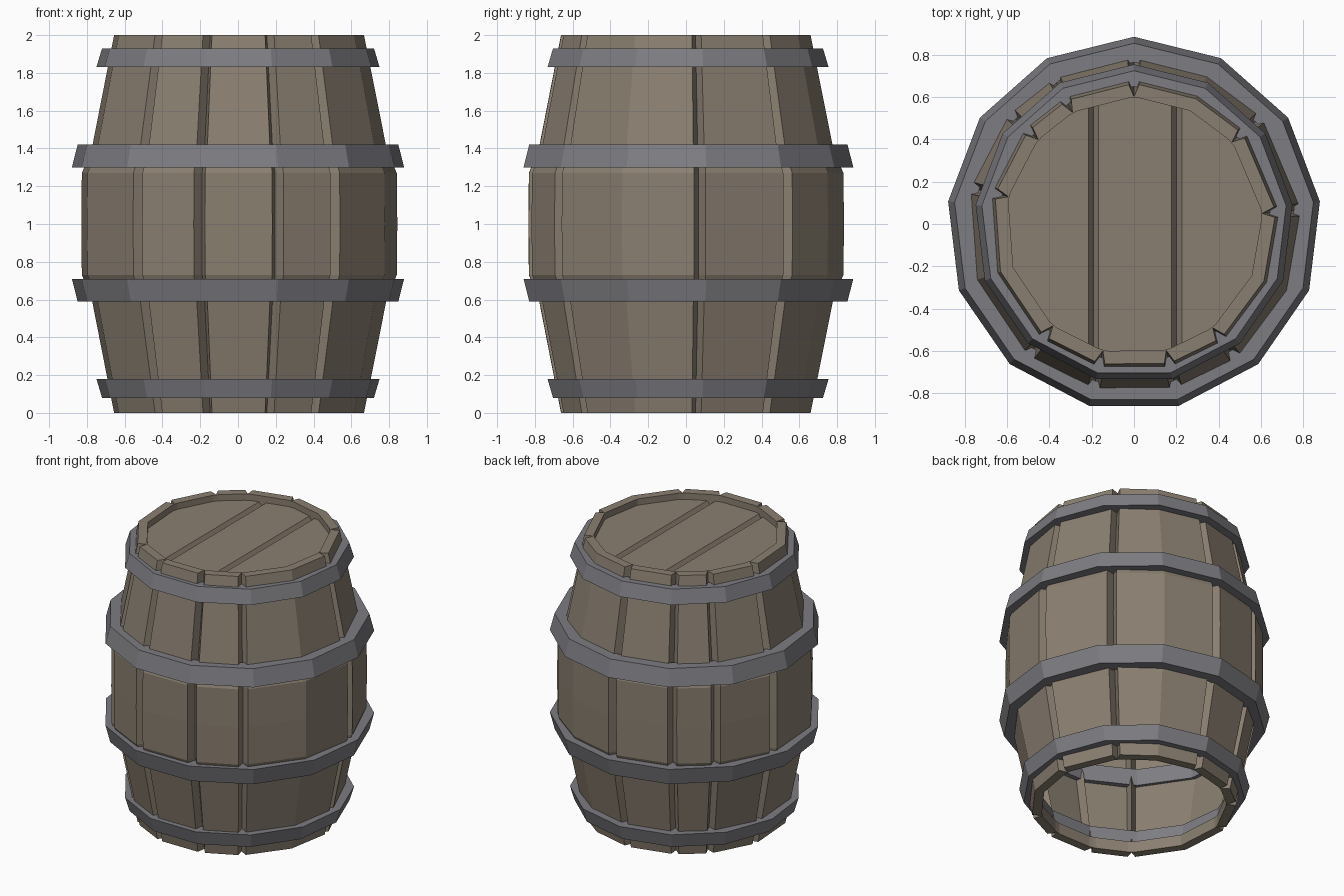
import bpy, bmesh
from math import sin, cos, pi, radians

if "Cube" in bpy.data.objects:
    bpy.data.objects.remove(bpy.data.objects["Cube"])


def material(name, rgb):
    m = bpy.data.materials.new(name)
    m.diffuse_color = (*rgb, 1)
    m.use_nodes = True
    m.node_tree.nodes["Principled BSDF"].inputs["Base Color"].default_value = m.diffuse_color
    return m


WOOD = material("weathered_wood", (0.255, 0.213, 0.165))
IRON = material("grey_iron", (0.205, 0.205, 0.225))


def finish(name, bm, mat):
    me = bpy.data.meshes.new(name)
    bm.to_mesh(me)
    bm.free()
    me.materials.append(mat)
    ob = bpy.data.objects.new(name, me)
    bpy.context.collection.objects.link(ob)


def bridge(bm, rings, closed=False):
    """Join successive rings of vertices with quads."""
    n = len(rings[0])
    for k in range(len(rings) if closed else len(rings) - 1):
        a, b = rings[k], rings[(k + 1) % len(rings)]
        for i in range(n):
            j = (i + 1) % n
            bm.faces.new((a[i], a[j], b[j], b[i]))


# Staves: one bulging shell with V-shaped grooves at uneven angles
GROOVES = [5.5, 40.5, 90, 118.5, 138, 167, 231, 256, 284.5, 307.6]
CORNERS = [64, 199, 337]           # plain bends in the wide staves
points = [(a, False) for a in CORNERS]
for g in GROOVES:
    points += [(g - 2.1, False), (g, True), (g + 2.1, False)]
points.sort()
DEPTH, OFF_Y = 0.058, -0.008

# (radius, height, grooved): inner lip, outer bulge, inner lip
LEVELS = [(0.605, 0.08, False), (0.605, 0.0, False),
          (0.668, 0.0, True), (0.79, 0.61, True), (0.842, 0.73, True),
          (0.845, 1.0, True),
          (0.842, 1.27, True), (0.79, 1.39, True), (0.668, 2.0, True),
          (0.605, 2.0, False), (0.605, 1.92, False)]
bm = bmesh.new()
rings = []
for r, z, grooved in LEVELS:
    ring = []
    for ang, tip in points:
        rr = r - DEPTH if (grooved and tip) else r
        t = radians(ang)
        ring.append(bm.verts.new((rr * cos(t), rr * sin(t) + OFF_Y, z)))
    rings.append(ring)
bridge(bm, rings)
bmesh.ops.recalc_face_normals(bm, faces=bm.faces)
finish("staves", bm, WOOD)

# Lid: flat disc cut into three boards by two V grooves
bm = bmesh.new()
LID_Z = 1.955
lid = [bm.verts.new((0.607 * cos(radians(a)), 0.607 * sin(radians(a)) + OFF_Y, LID_Z))
       for a, _ in points]
bm.faces.new(lid)
for c in (-0.192, 0.202):
    for x in (c - 0.024, c, c + 0.024):
        bmesh.ops.bisect_plane(bm, geom=bm.verts[:] + bm.edges[:] + bm.faces[:],
                               plane_co=(x, 0, 0), plane_no=(1, 0, 0))
    for v in bm.verts:
        if abs(v.co.x - c) < 1e-4:
            v.co.z -= 0.035
finish("lid", bm, WOOD)


# Hoops: thirteen-sided bands with a sloping outer face
def hoop(name, z0, z1, r0, r1, inner):
    bm = bmesh.new()
    rings = []
    for r, z in ((r0, z0), (r1, z1), (inner, z1), (inner, z0)):
        rings.append([bm.verts.new((r * cos(pi / 2 + 2 * pi * i / 13),
                                    r * sin(pi / 2 + 2 * pi * i / 13), z))
                      for i in range(13)])
    bridge(bm, rings, closed=True)
    bmesh.ops.recalc_face_normals(bm, faces=bm.faces)
    finish(name, bm, IRON)


hoop("bottom_hoop", 0.08, 0.18, 0.725, 0.755, 0.65)
hoop("lower_middle_hoop", 0.59, 0.71, 0.855, 0.886, 0.765)
hoop("upper_middle_hoop", 1.30, 1.42, 0.886, 0.855, 0.765)
hoop("top_hoop", 1.83, 1.93, 0.755, 0.725, 0.65)
